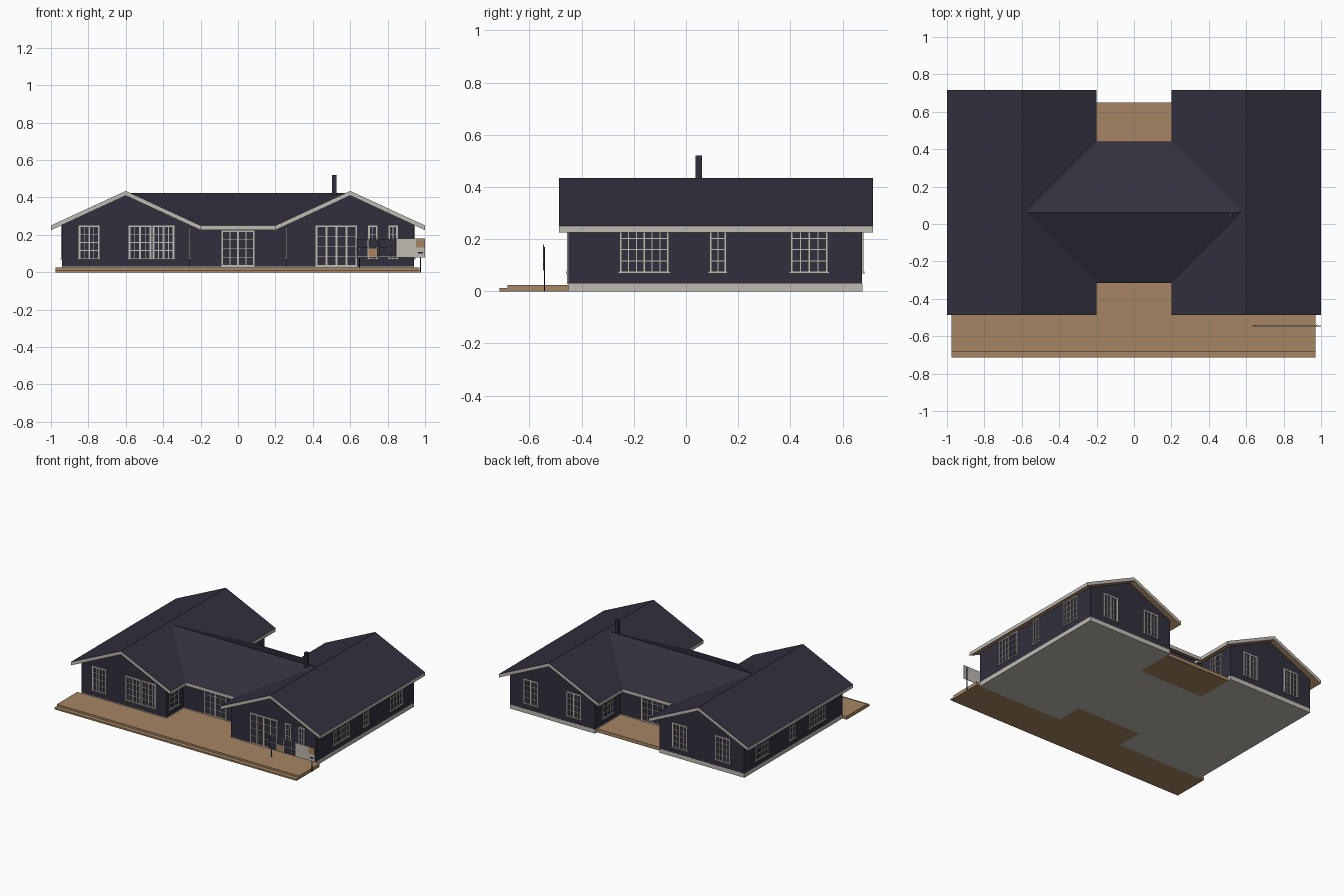
import bpy, bmesh
from mathutils import Vector

cube = bpy.data.objects.get("Cube")
if cube:
    bpy.data.objects.remove(cube, do_unlink=True)


def material(name, rgb):
    m = bpy.data.materials.new(name)
    m.use_nodes = True
    m.diffuse_color = (*rgb, 1)
    m.node_tree.nodes["Principled BSDF"].inputs["Base Color"].default_value = (*rgb, 1)
    return m


DARK = material("dark slate blue", (0.031, 0.029, 0.046))
TRIM = material("pale grey trim", (0.52, 0.49, 0.45))
WOOD = material("brown wood", (0.38, 0.235, 0.125))
BLACK = material("black metal", (0.01, 0.01, 0.014))


def finish(name, bm, *mats):
    bmesh.ops.recalc_face_normals(bm, faces=bm.faces)
    mesh = bpy.data.meshes.new(name)
    if len(mats) == 3:  # top, edge and underside colours
        for f in bm.faces:
            f.normal_update()
            f.material_index = 0 if f.normal.z > 0.3 else 2 if f.normal.z < -0.3 else 1
    bm.to_mesh(mesh)
    bm.free()
    for m in mats:
        mesh.materials.append(m)
    obj = bpy.data.objects.new(name, mesh)
    bpy.context.collection.objects.link(obj)
    return obj


def add_box(bm, lo, hi):
    lo, hi = Vector(lo), Vector(hi)
    verts = bmesh.ops.create_cube(bm, size=1)["verts"]
    for v in verts:
        v.co = (lo + hi) / 2 + v.co * (hi - lo)


def box(name, lo, hi, mat):
    bm = bmesh.new()
    add_box(bm, lo, hi)
    return finish(name, bm, mat)


def prism(name, ends, mats):
    """Skin two matching end loops into a closed solid."""
    bm = bmesh.new()
    a, b = [[bm.verts.new(p) for p in loop] for loop in ends]
    n = len(a)
    for i in range(n):
        j = (i + 1) % n
        bm.faces.new((a[i], a[j], b[j], b[i]))
    bm.faces.new(a)
    bm.faces.new(b)
    return finish(name, bm, *mats)


EAVE, RISE, THICK = 0.25, 0.4625, 0.025
WING_Y = (-0.45, 0.675)
HALL_Y = (-0.255, 0.38)


def roof_loop(mid, half, place, eave_at, ridge_at):
    top = EAVE + half * RISE
    pts = [(mid - half, EAVE, eave_at), (mid, top, ridge_at), (mid + half, EAVE, eave_at),
           (mid + half, EAVE - THICK, eave_at), (mid, top - THICK, ridge_at),
           (mid - half, EAVE - THICK, eave_at)]
    return [place(*p) for p in pts]


def along_y(c, z, e):
    return (c, e, z)


def along_x(c, z, e):
    return (e, c, z)


# Two gabled wings
for s, side in ((1, "left"), (-1, "right")):
    mid = 0.6 * s
    prism(side + "_wing_roof",
          [roof_loop(mid, 0.4, along_y, y, y) for y in (-0.487, 0.717)], (DARK, TRIM, WOOD))
    low = EAVE - THICK + 0.06 * RISE + 0.005
    wall = [(-0.34, 0.03), (0.34, 0.03), (0.34, low), (0, low + 0.34 * RISE), (-0.34, low)]
    prism(side + "_wing_walls", [[(mid + x, y, z) for x, z in wall] for y in WING_Y], (DARK,))
    box(side + "_wing_foundation", (mid - 0.341, WING_Y[0], 0), (mid + 0.341, WING_Y[1] + 0.001, 0.03), TRIM)

# Central hall with valley-cut roof
prism("hall_roof", [roof_loop(0.0625, 0.3775, along_x, s * 0.2, s * 0.5775) for s in (-1, 1)],
      (DARK, TRIM, WOOD))
box("hall_walls", (-0.26, HALL_Y[0], 0.03), (0.26, HALL_Y[1], 0.25), DARK)
box("hall_foundation", (-0.26, HALL_Y[0], 0), (0.26, HALL_Y[1], 0.03), TRIM)
box("chimney", (0.503, 0.037, 0.35), (0.527, 0.061, 0.52), DARK)

# Decks
box("front_deck", (-0.975, -0.685, 0), (0.97, -0.45, 0.025), WOOD)
box("front_step", (-0.975, -0.715, 0), (0.97, -0.685, 0.012), WOOD)
box("front_courtyard_deck", (-0.26, -0.45, 0), (0.26, HALL_Y[0], 0.025), WOOD)
box("back_courtyard_deck", (-0.26, HALL_Y[1], 0), (0.26, 0.65, 0.025), WOOD)


def window(name, axis, wall, out, a, b, z0, z1, leaves, cols, rows):
    """Framed grid of bars on a wall; axis is the wall's normal, out its sign."""
    bm = bmesh.new()

    def bar(u0, u1, w0, w1, depth):
        d0, d1 = sorted((wall - out * 0.003, wall + out * depth))
        if axis == "y":
            add_box(bm, (u0, d0, w0), (u1, d1, w1))
        else:
            add_box(bm, (d0, u0, w0), (d1, u1, w1))

    f, t = 0.0045, 0.0018
    leaf = (b - a) / leaves
    for i in range(leaves + 1):
        u = a + i * leaf
        bar(u - f, u + f, z0, z1, 0.006)
    for z in (z0, z1):
        bar(a - f, b + f, z - f, z + f, 0.006)
    if z0 > 0.05:
        bar(a - 0.01, b + 0.01, z0 - 0.005, z0 + 0.002, 0.01)
    for i in range(leaves):
        for c in range(1, cols):
            u = a + leaf * (i + c / cols)
            bar(u - t, u + t, z0, z1, 0.004)
    for r in range(1, rows):
        z = z0 + (z1 - z0) * r / rows
        bar(a, b, z - t, z + t, 0.004)
    return finish(name, bm, TRIM)


SILL, HEAD = 0.073, 0.246
# Front windows and glazed doors
for n, (a, b, leaves, cols) in enumerate(((-0.847, -0.745, 2, 2), (-0.58, -0.468, 2, 2),
                                          (-0.452, -0.345, 2, 2), (0.7, 0.742, 1, 2),
                                          (0.808, 0.85, 1, 2))):
    window(f"front_window_{n + 1}", "y", WING_Y[0], -1, a, b, SILL, HEAD, leaves, cols, 4)
window("wing_glazed_door", "y", WING_Y[0], -1, 0.42, 0.633, 0.033, HEAD, 4, 1, 4)
window("hall_front_door", "y", HALL_Y[0], -1, -0.085, 0.085, 0.033, 0.22, 2, 2, 4)
window("hall_back_door", "y", HALL_Y[1], 1, -0.085, 0.085, 0.033, 0.22, 2, 2, 4)

# Side, back and courtyard windows
for s, side in ((1, "left"), (-1, "right")):
    for n, (a, b, leaves, cols) in enumerate(((-0.25, -0.07, 2, 3), (0.095, 0.15, 1, 2), (0.405, 0.54, 2, 2))):
        window(f"{side}_side_window_{n + 1}", "x", 0.94 * s, s, a, b, SILL, HEAD, leaves, cols, 4)
    for n, x in enumerate((0.425, 0.77)):
        window(f"{side}_back_window_{n + 1}", "y", WING_Y[1], 1,
               x * s - 0.055, x * s + 0.055, SILL, HEAD, 2, 2, 4)
    window(side + "_front_courtyard_window", "x", 0.26 * s, -s, -0.41, -0.31, SILL, 0.235, 2, 2, 4)
    window(side + "_back_courtyard_window", "x", 0.26 * s, -s, 0.47, 0.58, SILL, 0.235, 2, 2, 4)

# Thin panel board on posts at the front corner
BOARD_Y = -0.545


def plate(name, x0, x1, z0, z1, mat, front=0.002):
    box(name, (x0, BOARD_Y - front, z0), (x1, BOARD_Y + 0.001, z1), mat)


edges = (0.633, 0.695, 0.75, 0.812, 0.848)
for i, (x0, x1) in enumerate(zip(edges, edges[1:])):
    for row, z in enumerate((0.083, 0.132)):
        brown = i == 1 and row == 0
        plate(f"board_panel_{i + 1}_{row + 1}", x0 + 0.003, x1 - 0.003, z, z + 0.044, WOOD if brown else DARK)
for z in (0.08, 0.1275, 0.177):
    plate(f"board_rail_{int(z * 1000)}", 0.633, 0.85, z, z + 0.003, TRIM, 0.003)
for x in edges:
    plate(f"board_stile_{int(x * 1000)}", x - 0.0015, x + 0.0015, 0.08, 0.18, TRIM, 0.003)
plate("board_pale_panel", 0.85, 1.0, 0.08, 0.18, TRIM)
plate("board_brown_patch", 0.952, 1.0, 0.132, 0.18, WOOD, 0.004)
plate("board_dark_slot", 0.963, 0.99, 0.1, 0.108, BLACK, 0.004)
for x in (0.65, 0.975):
    box(f"board_post_{int(x * 1000)}", (x - 0.003, BOARD_Y + 0.001, 0), (x + 0.003, BOARD_Y + 0.005, 0.17), BLACK)
